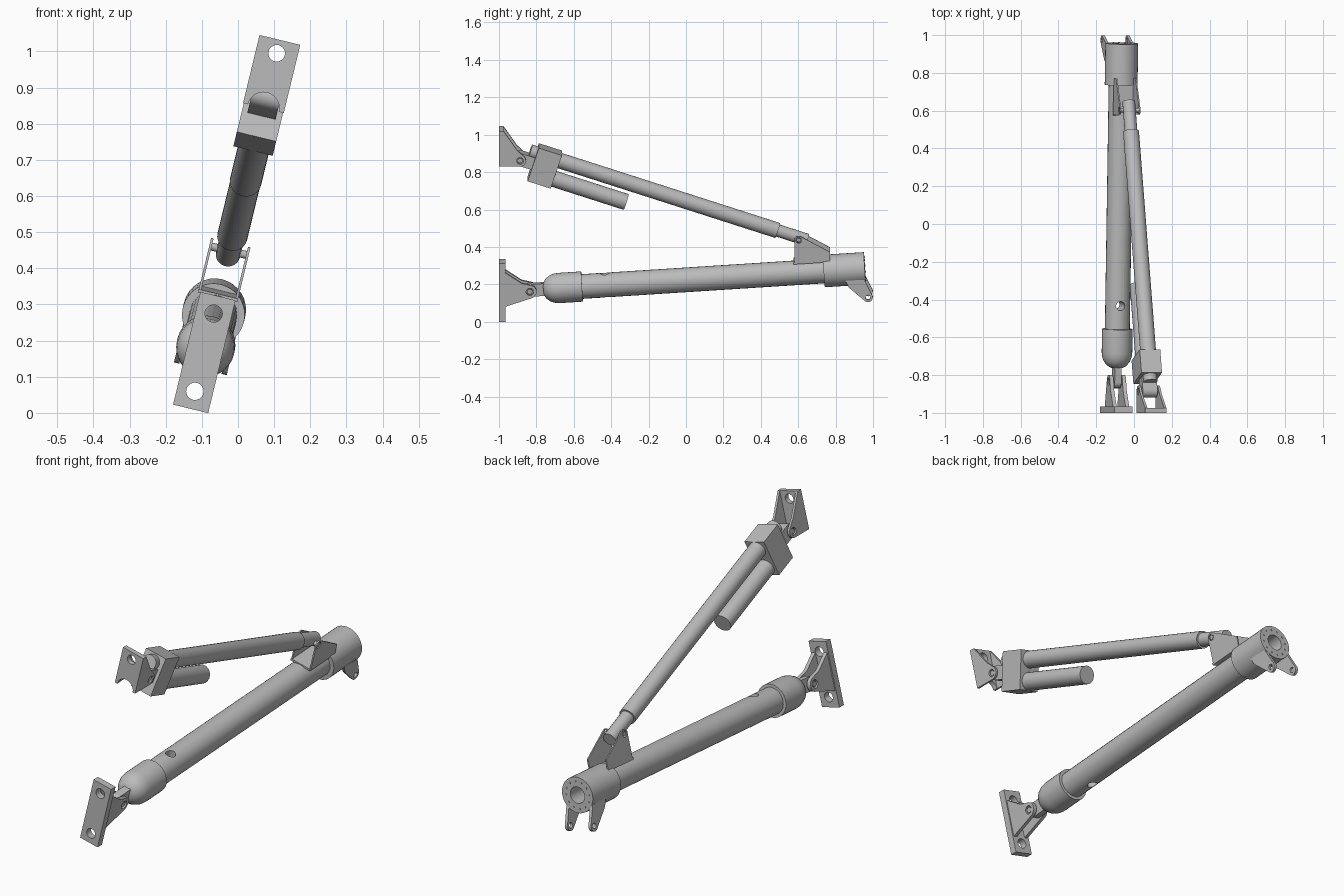
import bpy, bmesh
from math import radians, cos, sin, pi, atan
from mathutils import Matrix, Vector

cube = bpy.data.objects.get("Cube")
if cube:
    bpy.data.objects.remove(cube, do_unlink=True)

grey = bpy.data.materials.new("plain_grey")
grey.use_nodes = True
GREY = (0.5, 0.5, 0.5, 1)
grey.diffuse_color = GREY
grey.node_tree.nodes["Principled BSDF"].inputs["Base Color"].default_value = GREY

# Frames: the whole linkage lies in one plane that is rolled about y
ROLL = Matrix.Rotation(atan(0.242), 4, 'Y')
BASE = ROLL @ Matrix.Translation((-0.13, 0, 0))
BOOM = BASE @ Matrix.Translation((0, -0.68, 0.154)) @ Matrix.Rotation(atan(0.066), 4, 'X')
ARM = BASE @ Matrix.Translation((0, -0.755, 0.8255)) @ Matrix.Rotation(-atan(0.33), 4, 'X')


def finish(name, bm, frame):
    bmesh.ops.recalc_face_normals(bm, faces=bm.faces[:])
    bm.transform(frame)
    me = bpy.data.meshes.new(name)
    bm.to_mesh(me)
    bm.free()
    me.materials.append(grey)
    ob = bpy.data.objects.new(name, me)
    bpy.context.scene.collection.objects.link(ob)
    shade(me)
    return ob


def shade(me):
    for p in me.polygons:
        p.use_smooth = True
    me.set_sharp_from_angle(angle=radians(30))


def rod(name, frame, a, b, r, sides=24):
    """Cylinder between two points."""
    a, b = Vector(a), Vector(b)
    turn = (b - a).to_track_quat('Z', 'Y').to_matrix().to_4x4()
    bm = bmesh.new()
    bmesh.ops.create_cone(bm, cap_ends=True, segments=sides, radius1=r, radius2=r,
                          depth=(b - a).length,
                          matrix=Matrix.Translation((a + b) / 2) @ turn)
    return finish(name, bm, frame)


def lathe(name, frame, profile, sides=32):
    """Profile of (distance along y, radius) turned about y."""
    bm = bmesh.new()
    vs = [bm.verts.new((r, t, 0)) for t, r in profile]
    es = [bm.edges.new(pair) for pair in zip(vs, vs[1:])]
    bmesh.ops.spin(bm, geom=vs + es, cent=(0, 0, 0), axis=(0, 1, 0),
                   angle=2 * pi, steps=sides, use_merge=False)
    bmesh.ops.remove_doubles(bm, verts=bm.verts[:], dist=1e-5)
    return finish(name, bm, frame)


def prism(name, frame, outline, x0, x1):
    """Outline in (y, z) extruded across x."""
    bm = bmesh.new()
    face = bm.faces.new([bm.verts.new((x0, y, z)) for y, z in outline])
    ext = bmesh.ops.extrude_face_region(bm, geom=[face])["geom"]
    bmesh.ops.translate(bm, vec=(x1 - x0, 0, 0),
                        verts=[g for g in ext if isinstance(g, bmesh.types.BMVert)])
    return finish(name, bm, frame)


def rect(y0, y1, z0, z1):
    return [(y0, z0), (y1, z0), (y1, z1), (y0, z1)]


def arc(y, z, r, start, end, steps=10):
    angles = [radians(start + (end - start) * i / steps) for i in range(steps + 1)]
    return [(y + r * cos(a), z + r * sin(a)) for a in angles]


def cut(ob, *cutters):
    for c in cutters:
        mod = ob.modifiers.new("cut", 'BOOLEAN')
        mod.operation, mod.solver, mod.object = 'DIFFERENCE', 'EXACT', c
    bpy.context.view_layer.update()
    deps = bpy.context.evaluated_depsgraph_get()
    me = bpy.data.meshes.new_from_object(ob.evaluated_get(deps))
    ob.modifiers.clear()
    ob.data = me
    shade(me)
    for c in cutters:
        bpy.data.objects.remove(c, do_unlink=True)


def bore_y(z, r):
    return rod("cutter", BASE, (0, -1.1, z), (0, -0.9, z), r)


def ears(name, frame, outline, inner, outer, hole):
    """Mirrored pair of side plates with a pin hole."""
    y, z, r = hole
    for side, s in (("left", 1), ("right", -1)):
        ob = prism(side + "_" + name, frame, outline, s * inner, s * outer)
        cut(ob, rod("cutter", frame, (-0.3, y, z), (0.3, y, z), r))


# Lower wall bracket
plate = prism("lower_mount_plate", BASE, rect(-1, -0.965, -0.02, 0.301), -0.05, 0.05)
cut(plate, bore_y(0.03, 0.024), bore_y(0.251, 0.024))
ears("lower_mount_gusset", BASE,
     [(-0.97, 0.06)] + arc(-0.835, 0.143, 0.036, -70, 70) + [(-0.88, 0.19), (-0.97, 0.25)],
     0.024, 0.044, (-0.835, 0.143, 0.02))
rod("lower_mount_pin", BASE, (-0.04, -0.835, 0.143), (0.04, -0.835, 0.143), 0.014)

# Boom: tongue, domed socket, tube and rear collar
tongue = [(-0.06, -0.034), (-0.06, 0.034)] + arc(-0.156, 0, 0.034, 90, 270)
prism("boom_tongue", BOOM, tongue, -0.018, 0.018)
lathe("boom_socket", BOOM,
      [(-0.085, 0), (-0.082, 0.03), (-0.07, 0.052), (-0.05, 0.068),
       (-0.025, 0.078), (0, 0.081), (0.125, 0.081), (0.125, 0)])
tube = rod("boom_tube", BOOM, (0, 0.1, 0), (0, 1.45, 0), 0.066)
cut(tube, rod("cutter", BOOM, (0, 0.25, -0.2), (0, 0.25, 0.2), 0.024))
lathe("boom_collar", BOOM,
      [(1.42, 0), (1.42, 0.087), (1.64, 0.087), (1.64, 0.04), (1.54, 0.04), (1.54, 0)])
for i in range(12):
    a = 2 * pi * i / 12
    x, z = 0.066 * cos(a), 0.066 * sin(a)
    rod("collar_bolt", BOOM, (x, 1.63, z), (x, 1.643, z), 0.005, 8)

# Rear lugs below the collar
ears("rear_lug", BASE,
     [(0.955, 0.215), (0.85, 0.215), (0.87, 0.175)] + arc(0.973, 0.12, 0.026, 220, 400),
     0.06, 0.075, (0.973, 0.12, 0.013))

# Saddle bracket joining arm and boom
prism("saddle_base", BOOM, rect(1.262, 1.452, 0.06, 0.07), -0.056, 0.056)
ears("saddle_plate", BASE,
     [(0.58, 0.305), (0.77, 0.316), (0.77, 0.365)] + arc(0.602, 0.43, 0.023, 70, 180),
     0.049, 0.056, (0.602, 0.43, 0.016))
rod("saddle_pin", BASE, (-0.054, 0.602, 0.43), (0.054, 0.602, 0.43), 0.011)

# Actuator arm: outer tube, sliding rod, gear block and motor
TUBE_Z, MOTOR_Z = 0.053, -0.052
rod("arm_tube", ARM, (0, 0, TUBE_Z), (0, 1.293, TUBE_Z), 0.042)
rod("arm_rod", ARM, (0, 1.28, TUBE_Z), (0, 1.46, TUBE_Z), 0.034, 16)
rod("arm_end_cap", ARM, (0, -0.1, TUBE_Z), (0, 0, TUBE_Z), 0.037)
rod("motor", ARM, (0, 0, MOTOR_Z), (0, 0.475, MOTOR_Z), 0.044)
prism("gear_block", ARM, rect(-0.065, 0.065, -0.096, 0.096), -0.056, 0.056)
prism("arm_lug", ARM, [(-0.05, -0.034), (-0.05, 0.034)] + arc(-0.137, 0, 0.034, 90, 270),
      -0.04, 0.04)

# Upper wall bracket
plate = prism("upper_mount_plate", BASE, rect(-1, -0.975, 0.836, 1.03), -0.058, 0.058)
cut(plate, bore_y(0.992, 0.023), bore_y(0.836, 0.044))
ears("upper_mount_gusset", BASE,
     [(-0.98, 0.836)] + arc(-0.887, 0.867, 0.031, -90, 40) + [(-0.905, 0.928), (-0.975, 1.03)],
     0.046, 0.058, (-0.887, 0.867, 0.018))
rod("upper_mount_pin", BASE, (-0.054, -0.887, 0.867), (0.054, -0.887, 0.867), 0.013)
